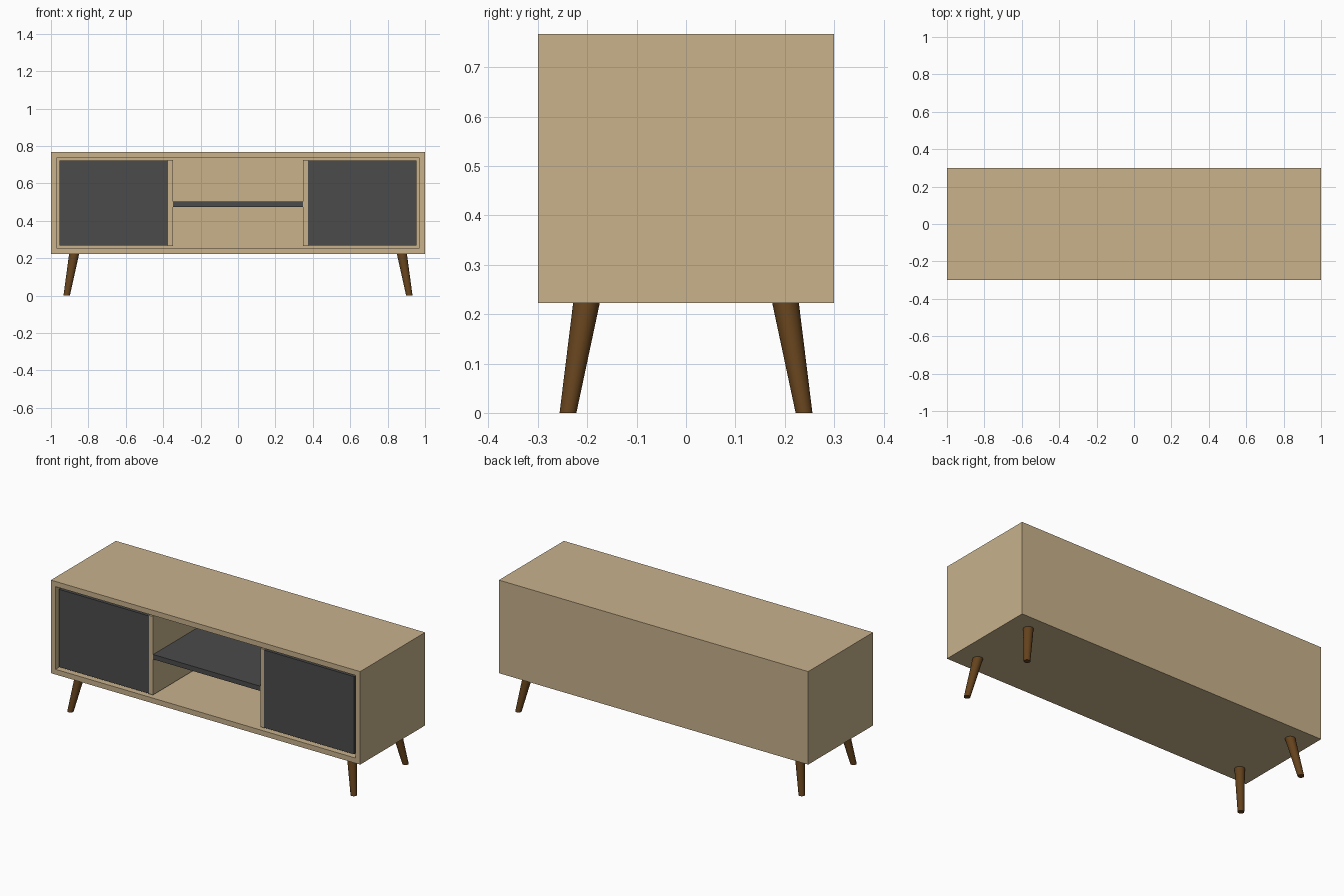
import bpy, bmesh
from mathutils import Vector

if "Cube" in bpy.data.objects:
    bpy.data.objects.remove(bpy.data.objects["Cube"])


def material(name, rgb):
    m = bpy.data.materials.new(name)
    m.diffuse_color = (*rgb, 1)
    m.use_nodes = True
    m.node_tree.nodes["Principled BSDF"].inputs["Base Color"].default_value = m.diffuse_color
    return m


OAK = material("pale_oak", (0.578, 0.445, 0.262))
CHARCOAL = material("charcoal", (0.07, 0.07, 0.07))
WALNUT = material("dark_walnut", (0.13, 0.056, 0.012))


def finish(name, bm, mat):
    bmesh.ops.recalc_face_normals(bm, faces=bm.faces)
    mesh = bpy.data.meshes.new(name)
    bm.to_mesh(mesh)
    bm.free()
    mesh.materials.append(mat)
    ob = bpy.data.objects.new(name, mesh)
    bpy.context.collection.objects.link(ob)
    return ob


def box_mesh(lo, hi):
    lo, hi = Vector(lo), Vector(hi)
    bm = bmesh.new()
    bmesh.ops.create_cube(bm, size=1)
    for v in bm.verts:
        v.co = (lo + hi) / 2 + v.co * (hi - lo)
    return bm


def box(name, x, y, z, mat):
    x = sorted(x)
    return finish(name, box_mesh((x[0], y[0], z[0]), (x[1], y[1], z[1])), mat)


def leg(name, sx, sy):
    # Tapered leg splayed outwards; its top is sunk slightly into the cabinet
    z_top = 0.235
    bm = bmesh.new()
    bmesh.ops.create_cone(bm, cap_ends=True, segments=32,
                          radius1=0.017, radius2=0.0275, depth=z_top)
    for v in bm.verts:
        v.co.z += z_top / 2
        t = v.co.z / z_top
        v.co.x += sx * (0.916 - 0.042 * t)
        v.co.y += sy * (0.239 - 0.0395 * t)
    ob = finish(name, bm, WALNUT)
    bpy.ops.object.select_all(action='DESELECT')
    ob.select_set(True)
    bpy.context.view_layer.objects.active = ob
    bpy.ops.object.shade_smooth_by_angle()


# Cabinet shell: a block with its front face inset and pushed back
FRONT, BACK, WALL = -0.3, 0.3, 0.043
BOTTOM, TOP = 0.223, 0.767
shell = box_mesh((-1, FRONT, BOTTOM), (1, BACK, TOP))
shell.normal_update()
front = min(shell.faces, key=lambda f: f.calc_center_median().y)
bmesh.ops.inset_region(shell, faces=[front], thickness=WALL)
pushed = bmesh.ops.extrude_discrete_faces(shell, faces=[front])["faces"][0]
for v in pushed.verts:
    v.co.y = BACK - 0.03
finish("cabinet_shell", shell, OAK)

IN_LO, IN_HI, IN_BACK = BOTTOM + WALL, TOP - WALL, BACK - 0.03

# Dividers and doors, mirrored left and right, set just behind the frame
for side, s in (("left", -1), ("right", 1)):
    box(side + "_divider", (s * 0.347, s * 0.376), (FRONT + 0.01, IN_BACK),
        (IN_LO, IN_HI), OAK)
    box(side + "_door", (s * 0.373, s * 0.955), (FRONT + 0.009, FRONT + 0.035),
        (IN_LO + 0.002, IN_HI - 0.002), CHARCOAL)

# Open middle shelf
box("middle_shelf", (-0.347, 0.347), (FRONT + 0.012, IN_BACK), (0.474, 0.502), CHARCOAL)

# Four legs
for end, sy in (("front", -1), ("back", 1)):
    for side, sx in (("left", -1), ("right", 1)):
        leg(f"{end}_{side}_leg", sx, sy)
